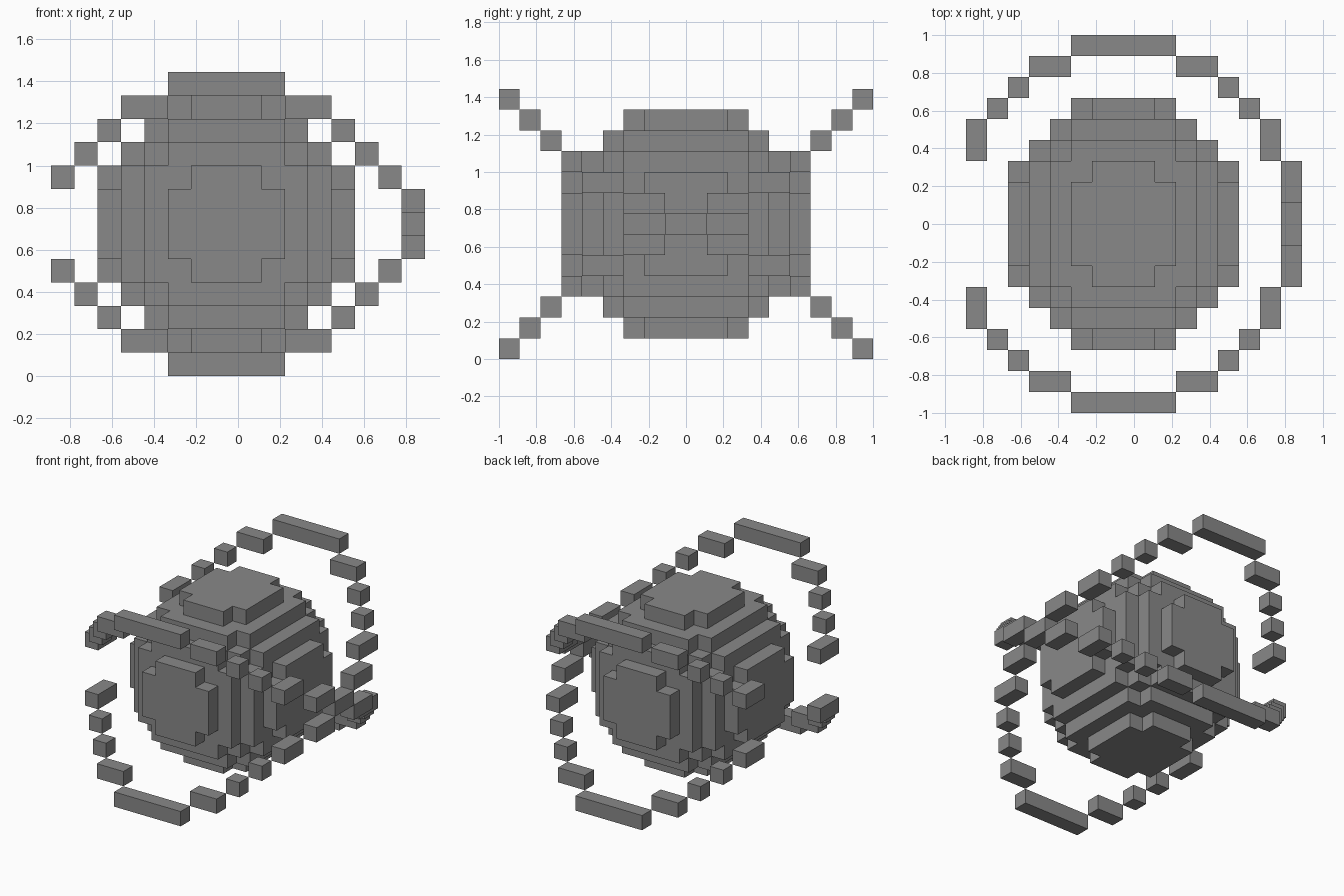
import bpy
import bmesh
from mathutils import Vector

if "Cube" in bpy.data.objects:
    bpy.data.objects.remove(bpy.data.objects["Cube"], do_unlink=True)

UNIT = 1 / 9      # edge of one block
MID_X = -0.5      # core centre, in blocks
MID_Z = 6.5

grey = bpy.data.materials.new("plain grey")
grey.use_nodes = True
grey.diffuse_color = (0.25, 0.25, 0.25, 1)
grey.node_tree.nodes["Principled BSDF"].inputs["Base Color"].default_value = grey.diffuse_color


def finish(name, bm):
    """Scale a block-unit mesh and link it as an object."""
    bmesh.ops.scale(bm, vec=(UNIT, UNIT, UNIT), verts=bm.verts)
    mesh = bpy.data.meshes.new(name)
    bm.to_mesh(mesh)
    bm.free()
    mesh.materials.append(grey)
    bpy.context.collection.objects.link(bpy.data.objects.new(name, mesh))


def add_box(bm, low, high):
    low, high = Vector(low), Vector(high)
    verts = bmesh.ops.create_cube(bm, size=1)["verts"]
    bmesh.ops.scale(bm, vec=high - low, verts=verts)
    bmesh.ops.translate(bm, vec=(low + high) / 2, verts=verts)


# Core: stepped ball, one block longer front to back
def in_core(cell):
    x, y, z = cell
    dy = abs(y) - 0.5
    return (x - MID_X) ** 2 + dy ** 2 + (z - MID_Z) ** 2 <= 5.5 ** 2


core = bmesh.new()
for i in range(-6, 5):
    for j in range(-6, 6):
        for k in range(1, 12):
            cell = Vector((i + 0.5, j + 0.5, k + 0.5))
            if not in_core(cell):
                continue
            # Only the outward faces of each block
            for axis in range(3):
                for sign in (-1, 1):
                    out = Vector((0, 0, 0))
                    out[axis] = sign
                    if in_core(cell + out):
                        continue
                    u = Vector((0, 0, 0))
                    u[(axis + 1) % 3] = 0.5
                    v = out.cross(u)
                    c = cell + out / 2
                    core.faces.new([core.verts.new(p) for p in
                                    (c - u - v, c + u - v, c + u + v, c - u + v)])
bmesh.ops.remove_doubles(core, verts=core.verts, dist=0.001)
finish("stepped_core", core)

# Rings: (inner x, outer x, inner y, outer y, height above the middle)
STEPS = [(2, 4, 7, 8, 5), (4, 5, 6, 7, 4), (5, 6, 5, 6, 3), (6, 7, 3, 5, 2)]


def ring_half(bm, side, up):
    def block(x0, x1, y0, y1, level):
        ya, yb = sorted((side * y0, side * y1))
        z = MID_Z + up * level
        add_box(bm, (x0, ya, z - 0.5), (x1, yb, z + 0.5))

    block(-3, 2, 8, 9, 6)          # long end bar
    block(7, 8, 1, 3, 1)           # closed end beside the hinge
    for x0, x1, y0, y1, level in STEPS:
        block(x0, x1, y0, y1, level)
        block(-1 - x1, -1 - x0, y0, y1, level)


for name, slope in (("rising_ring", 1), ("falling_ring", -1)):
    ring = bmesh.new()
    for side in (-1, 1):
        ring_half(ring, side, side * slope)
    finish(name, ring)

# Block where the two rings cross
hinge = bmesh.new()
add_box(hinge, (7, -1, 6), (8, 1, 7))
finish("ring_crossing", hinge)
